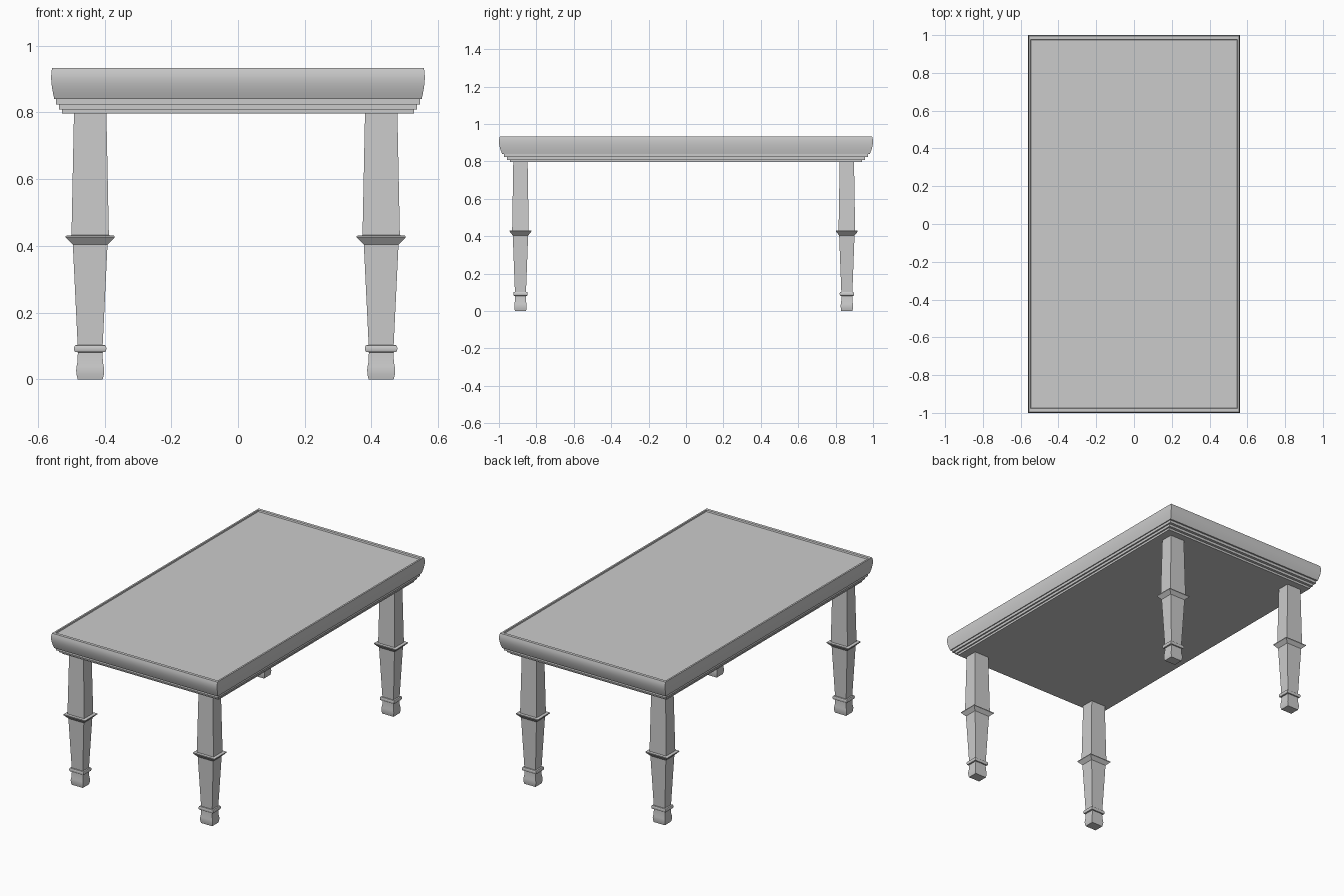
import bpy, bmesh

if "Cube" in bpy.data.objects:
    bpy.data.objects.remove(bpy.data.objects["Cube"])


def rect_loft(name, rings, sx, sy, center=(0, 0)):
    """Closed solid of stacked rectangles; rings = (scale, z) from bottom up."""
    bm = bmesh.new()
    loops = []
    for s, z in rings:
        loops.append([bm.verts.new((i * s * sx, j * s * sy, z))
                      for i, j in ((-1, -1), (1, -1), (1, 1), (-1, 1))])
    for a, b in zip(loops, loops[1:]):
        for k in range(4):
            n = (k + 1) % 4
            bm.faces.new((a[k], a[n], b[n], b[k]))
    bm.faces.new(loops[0][::-1])
    bm.faces.new(loops[-1])
    bmesh.ops.recalc_face_normals(bm, faces=bm.faces)
    mesh = bpy.data.meshes.new(name)
    bm.to_mesh(mesh)
    bm.free()
    obj = bpy.data.objects.new(name, mesh)
    obj.location = (center[0], center[1], 0)
    bpy.context.collection.objects.link(obj)
    bpy.ops.object.select_all(action='DESELECT')
    obj.select_set(True)
    bpy.context.view_layer.objects.active = obj
    bpy.ops.object.shade_smooth_by_angle(angle=0.5)
    return obj


# Tabletop: stepped underside moulding, rounded edge, shallow recessed top
top_profile = [
    (0.941, 0.796), (0.941, 0.809), (0.957, 0.809), (0.957, 0.824),
    (0.973, 0.824), (0.973, 0.84), (0.983, 0.84), (0.989, 0.855),
    (0.994, 0.87), (0.998, 0.886), (1.0, 0.902), (0.999, 0.918),
    (0.995, 0.933), (0.977, 0.933), (0.974, 0.925),
]
rect_loft("tabletop", top_profile, 0.56, 1.0)

# Legs: foot, ankle ring, tapered shaft, flared collar, upper shaft
leg_profile = [
    (0.0375, 0.0), (0.041, 0.014), (0.042, 0.027), (0.041, 0.037),
    (0.038, 0.052), (0.037, 0.081), (0.0455, 0.082), (0.048, 0.087),
    (0.0485, 0.092), (0.048, 0.097), (0.0455, 0.102), (0.0375, 0.103),
    (0.052, 0.404), (0.0735, 0.425), (0.0735, 0.43), (0.056, 0.432),
    (0.0485, 0.80),
]
for side, x in (("left", -0.443), ("right", 0.429)):
    for end, y in (("front", -0.885), ("back", 0.86)):
        rect_loft(f"{end}_{side}_leg", leg_profile, 1.0, 0.79, (x, y))
